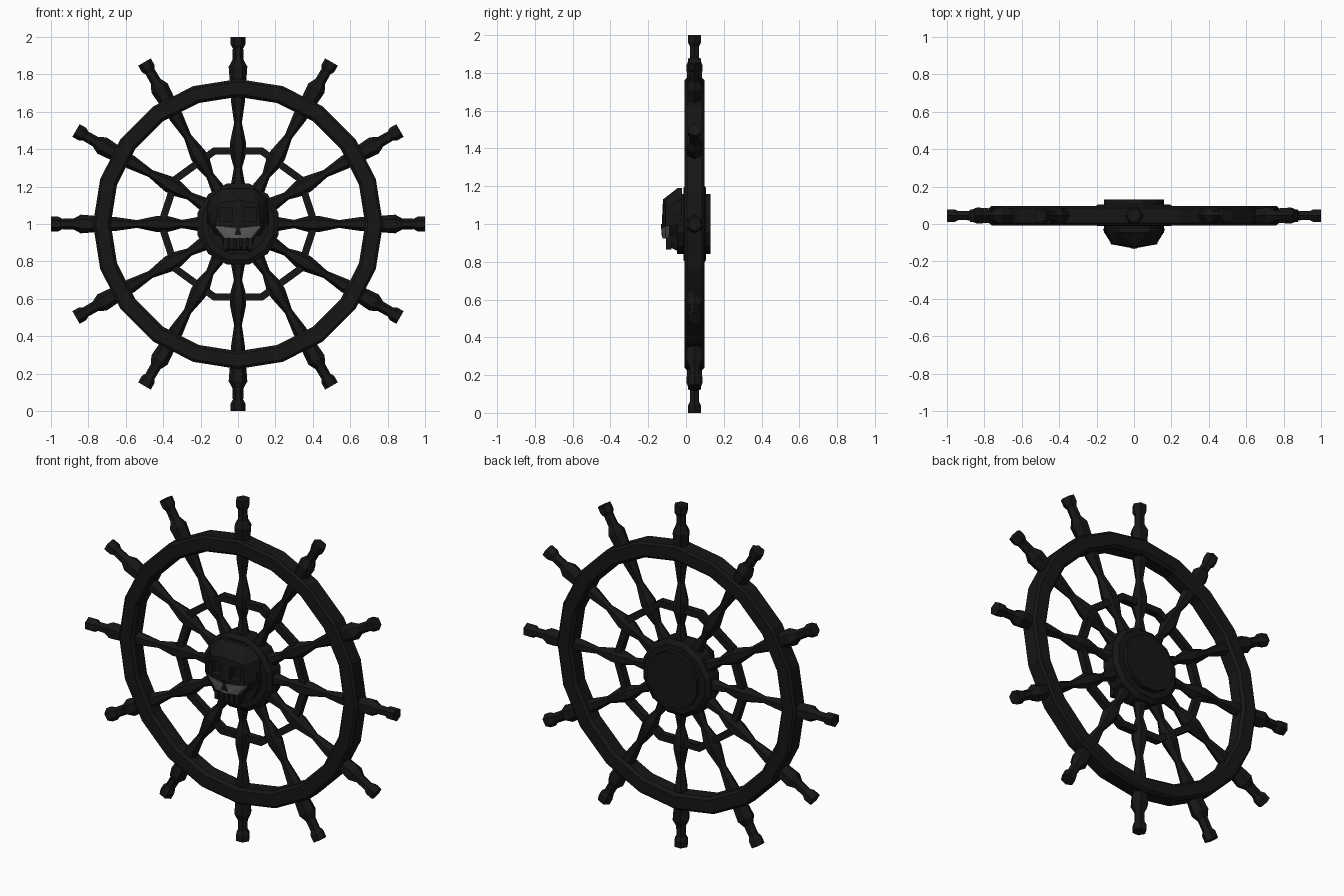
import bpy, bmesh
from math import sin, cos, pi, radians
from mathutils import Matrix

if "Cube" in bpy.data.objects:
    bpy.data.objects.remove(bpy.data.objects["Cube"])

CY, CZ = 0.045, 1.0      # wheel centre


def material(name, v):
    m = bpy.data.materials.new(name)
    m.diffuse_color = (v, v, v, 1)
    m.use_nodes = True
    m.node_tree.nodes["Principled BSDF"].inputs["Base Color"].default_value = m.diffuse_color
    return m


DARK = material("dark_wood", 0.008)
GREY = material("worn_grey", 0.12)


def finish(name, bm, mat=DARK):
    bmesh.ops.recalc_face_normals(bm, faces=bm.faces)
    me = bpy.data.meshes.new(name)
    bm.to_mesh(me)
    bm.free()
    me.materials.append(mat)
    ob = bpy.data.objects.new(name, me)
    bpy.context.collection.objects.link(ob)
    return ob


def ring(name, profile, n, phase=0.0, closed=True):
    """Turn a (radius, y) profile about the wheel axle; open profiles get capped."""
    bm = bmesh.new()
    loops = []
    for r, y in profile:
        loops.append([bm.verts.new((r * sin(phase + 2 * pi * i / n), y, CZ + r * cos(phase + 2 * pi * i / n)))
                      for i in range(n)])
    pairs = list(zip(loops, loops[1:]))
    if closed:
        pairs.append((loops[-1], loops[0]))
    else:
        bm.faces.new(loops[0])
        bm.faces.new(loops[-1])
    for a, b in pairs:
        for i in range(n):
            j = (i + 1) % n
            bm.faces.new((a[i], a[j], b[j], b[i]))
    return finish(name, bm)


def spoke(name, profile, angle, n=6):
    """Turned spoke, profile of (distance from axle, thickness radius)."""
    bm = bmesh.new()
    loops = [[bm.verts.new((r * cos(2 * pi * i / n), r * sin(2 * pi * i / n), d)) for i in range(n)]
             for d, r in profile]
    bm.faces.new(loops[0])
    bm.faces.new(loops[-1])
    for a, b in zip(loops, loops[1:]):
        for i in range(n):
            j = (i + 1) % n
            bm.faces.new((a[i], a[j], b[j], b[i]))
    bm.transform(Matrix.Translation((0, CY, CZ)) @ Matrix.Rotation(angle, 4, 'Y'))
    return finish(name, bm)


def hull(name, half, mat=DARK):
    """Convex solid from right-half points (x, y, z above the axle)."""
    bm = bmesh.new()
    for x, y, z in half:
        bm.verts.new((x, y, CZ + z))
        if x > 0:
            bm.verts.new((-x, y, CZ + z))
    res = bmesh.ops.convex_hull(bm, input=bm.verts)
    junk = [v for v in bm.verts if not v.link_faces]
    bmesh.ops.delete(bm, geom=junk, context='VERTS')
    return finish(name, bm, mat)


def box(name, centre, size, mat=DARK):
    bm = bmesh.new()
    bmesh.ops.create_cube(bm, size=1)
    bm.transform(Matrix.Translation(centre) @ Matrix.Diagonal((*size, 1)))
    return finish(name, bm, mat)


# outer rim: 20 sides, slightly chamfered square section
ring("outer_rim", [(0.68, 0.01), (0.695, -0.007), (0.762, -0.007), (0.775, 0.005),
                   (0.775, 0.085), (0.762, 0.097), (0.695, 0.097), (0.68, 0.08)], 20)

# inner ring: 10 sides, flat on top
ring("inner_ring", [(0.39, 0.025), (0.43, 0.025), (0.43, 0.065), (0.39, 0.065)], 10, radians(18))

# twelve turned spokes with handles
PROFILE = [(0.15, 0.04), (0.21, 0.038), (0.3, 0.022), (0.38, 0.044), (0.43, 0.044), (0.54, 0.021),
           (0.66, 0.038), (0.70, 0.038), (0.79, 0.046), (0.84, 0.05), (0.88, 0.029),
           (0.94, 0.028), (0.96, 0.039), (1.0, 0.039)]
for k in range(12):
    spoke(f"spoke_{k + 1}", PROFILE, k * pi / 6)

# hub and axle disc
ring("hub", [(0.2, -0.012), (0.225, 0.005), (0.225, 0.085), (0.2, 0.105)], 12, pi / 12, closed=False)
ring("axle_disc", [(0.165, -0.048), (0.165, 0.13)], 12, pi / 12, closed=False)

# carved skull: cranium with cut eye sockets
skull = hull("skull", [
    (0.09, -0.02, 0.19), (0.16, -0.02, 0.13), (0.165, -0.03, 0.0), (0.13, -0.03, -0.06),
    (0.08, -0.045, 0.19), (0.14, -0.06, 0.12), (0.15, -0.06, 0.01),
    (0.0, -0.122, 0.13), (0.105, -0.108, 0.11), (0.12, -0.108, 0.0),
    (0.0, -0.128, 0.0), (0.08, -0.105, -0.06), (0.0, -0.12, -0.065)])
for s in (-1, 1):
    cutter = box("eye_cutter", (0.063 * s, -0.11, CZ + 0.05), (0.065, 0.07, 0.075))
    cutter.hide_render = True
    cutter.hide_viewport = True
    mod = skull.modifiers.new("eye_socket", 'BOOLEAN')
    mod.operation = 'DIFFERENCE'
    mod.solver = 'EXACT'
    mod.object = cutter

# pale cheek band, nose and upper jaw
hull("cheek_band", [(0.128, -0.09, -0.01), (0.08, -0.09, -0.075), (0.125, -0.108, -0.01),
                    (0.0, -0.131, -0.022), (0.07, -0.109, -0.075), (0.0, -0.125, -0.078)], GREY)
hull("nose", [(0.0, -0.133, 0.0), (0.02, -0.129, -0.06), (0.0, -0.09, 0.0), (0.02, -0.09, -0.06)])
hull("jaw", [(0.1, -0.03, -0.06), (0.075, -0.1, -0.06), (0.07, -0.03, -0.15), (0.05, -0.08, -0.125)])
for i in range(5):
    box(f"tooth_{i + 1}", (0.033 * (i - 2), -0.092, CZ - 0.105), (0.024, 0.03, 0.06))
